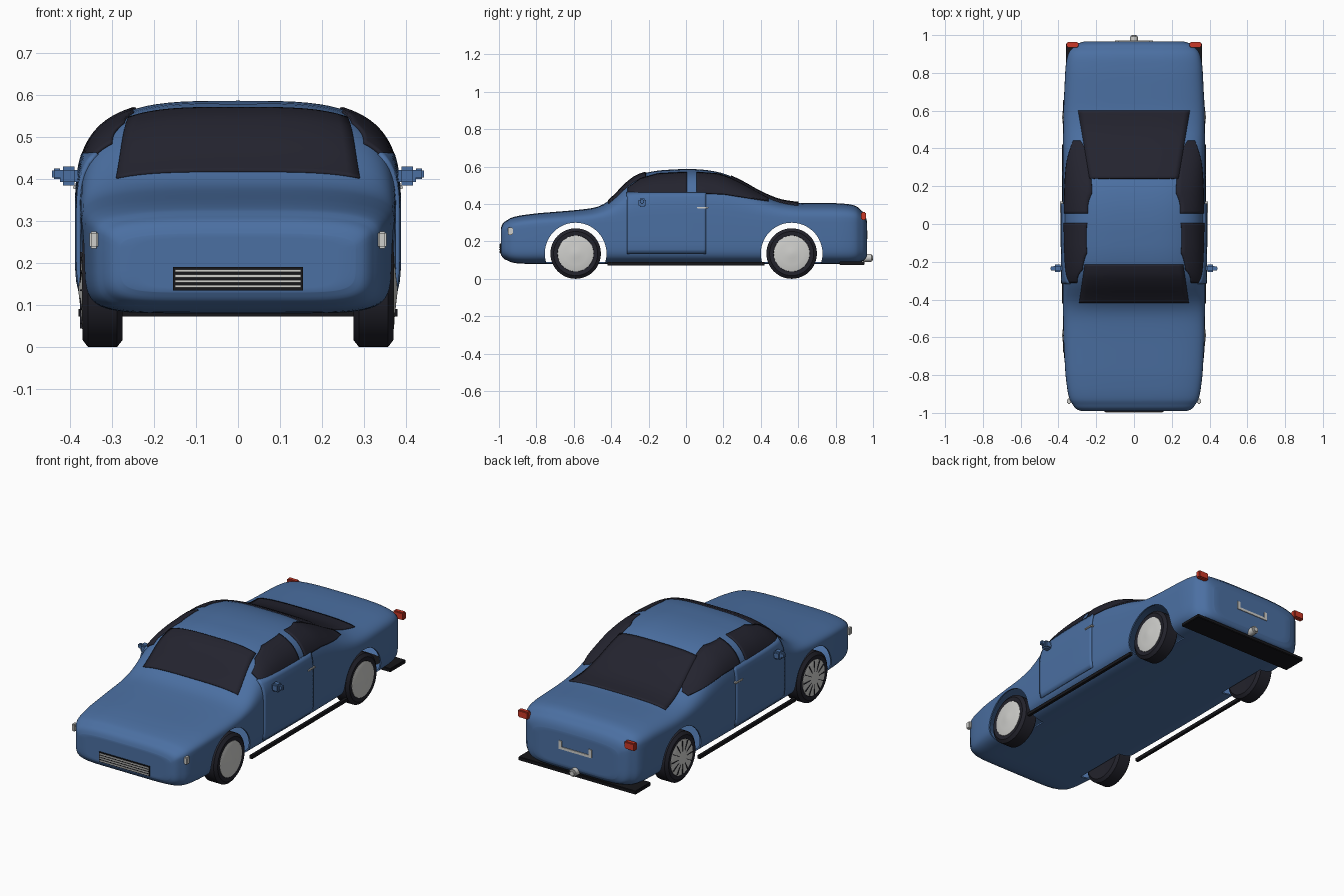
import bpy, bmesh, math
from mathutils import Matrix

cube = bpy.data.objects.get("Cube")
if cube:
    bpy.data.objects.remove(cube)


def material(name, r, g, b):
    m = bpy.data.materials.new(name)
    m.use_nodes = True
    m.diffuse_color = (r, g, b, 1)
    m.node_tree.nodes["Principled BSDF"].inputs["Base Color"].default_value = (r, g, b, 1)
    return m


BLUE = material("body_blue", 0.07, 0.16, 0.36)
GLASS = material("dark_glass", 0.017, 0.017, 0.028)
RUBBER = material("tyre_rubber", 0.016, 0.016, 0.024)
BLACK = material("black_trim", 0.008, 0.008, 0.01)
CHROME = material("light_grey", 0.62, 0.62, 0.6)
RED = material("lamp_red", 0.6, 0.04, 0.02)


def finish(name, bm, mat, angle=35):
    bmesh.ops.recalc_face_normals(bm, faces=bm.faces)
    me = bpy.data.meshes.new(name)
    bm.to_mesh(me)
    bm.free()
    me.materials.append(mat)
    ob = bpy.data.objects.new(name, me)
    bpy.context.collection.objects.link(ob)
    smooth(ob, angle)
    return ob


def smooth(ob, angle=35):
    bpy.ops.object.select_all(action='DESELECT')
    ob.select_set(True)
    bpy.context.view_layer.objects.active = ob
    bpy.ops.object.shade_smooth_by_angle(angle=math.radians(angle))


def box(name, x, y, z, mat, bevel=0.0):
    bm = bmesh.new()
    bmesh.ops.create_cube(bm, size=1)
    for v in bm.verts:
        v.co = [a + (b - a) * (c + 0.5) for (a, b), c in zip((x, y, z), v.co)]
    if bevel:
        bmesh.ops.bevel(bm, geom=bm.edges[:], offset=bevel, segments=2, affect='EDGES')
    return finish(name, bm, mat)


def side_box(name, x, y, z, mat, bevel=0.0):
    for side, s in (("left", 1), ("right", -1)):
        box(f"{side}_{name}", sorted(s * v for v in x), y, z, mat, bevel)


# Body shape: roof line, half width and underside along the length
TOP = [(-.99, .27), (-.98, .3), (-.96, .32), (-.9, .337), (-.8, .35), (-.6, .366), (-.5, .377),
       (-.45, .39), (-.4, .425), (-.35, .48), (-.3, .53), (-.25, .56), (-.15, .58), (0, .588),
       (.1, .584), (.2, .566), (.3, .52), (.4, .462), (.5, .42), (.6, .405), (.8, .405),
       (.9, .397), (.94, .375), (.96, .34), (.967, .31)]
WIDE = [(-.99, .28), (-.98, .31), (-.95, .336), (-.9, .35), (-.8, .363), (-.6, .374), (0, .38),
        (.6, .374), (.85, .362), (.92, .345), (.95, .32), (.967, .26)]
LOW = [(-.99, .13), (-.975, .102), (-.94, .087), (-.88, .08), (.9, .08), (.95, .09), (.967, .12)]
Y0, Y1 = -.99, .967


def lerp(table, y):
    for (a, p), (b, q) in zip(table, table[1:]):
        if y <= b:
            return p + (q - p) * max(0, (y - a) / (b - a))
    return table[-1][1]


def soft(table, y):
    d = max(0, min(.035, y - Y0, Y1 - y))
    return sum(lerp(table, y + d * k / 3) for k in range(-3, 4)) / 7


def section(y):
    w, t, b = soft(WIDE, y), soft(TOP, y), soft(LOW, y)
    return w, t, b, min(.3, b + .72 * (t - b))


N_UP, N_DOWN = 3.5, 7


def top_z(x, y):
    w, t, b, m = section(y)
    return m + (t - m) * max(0, 1 - (abs(x) / w) ** N_UP) ** (1 / N_UP)


def side_x(y, z):
    w, t, b, m = section(y)
    n, h = (N_UP, (z - m) / (t - m)) if z > m else (N_DOWN, (m - z) / (m - b))
    return w * max(0, 1 - h ** n) ** (1 / n)


def power(v, n):
    return math.copysign(abs(v) ** (2 / n), v)


# Hollow body shell lofted from rounded sections
bm = bmesh.new()
COUNT, STEPS = 80, 90
stations = [((Y0 + Y1) / 2 + (Y1 - Y0) / 2 * math.sin(math.pi * (i / STEPS - .5)), 1)
            for i in range(STEPS + 1)]
stations = [(Y0, .4), (Y0, .85)] + stations + [(Y1, .85), (Y1, .4)]
rings = []
for y, k in stations:
    w, t, b, m = section(y)
    c = (t + b) / 2
    ring = []
    for j in range(COUNT):
        a = 2 * math.pi * j / COUNT
        n = N_UP if math.sin(a) >= 0 else N_DOWN
        h = t - m if math.sin(a) >= 0 else m - b
        x, z = w * power(math.cos(a), n), m + h * power(math.sin(a), n)
        ring.append(bm.verts.new((x * k, y, c + (z - c) * k)))
    rings.append(ring)
for p, q in zip(rings, rings[1:]):
    for j in range(COUNT):
        i = (j + 1) % COUNT
        bm.faces.new((p[j], p[i], q[i], q[j]))
bm.faces.new(rings[0])
bm.faces.new(rings[-1])
body = finish("body_shell", bm, BLUE)

# Wheel arches cut through the shell
AXLES = (("front", -.59), ("rear", .565))
HUB, RADIUS = .135, .135
bm = bmesh.new()
for _, y in AXLES:
    for s in (1, -1):
        place = Matrix.Translation((s * .39, y, HUB)) @ Matrix.Rotation(math.pi / 2, 4, 'Y')
        bmesh.ops.create_cone(bm, cap_ends=True, segments=48, radius1=.165, radius2=.165,
                              depth=.26, matrix=place)
cutter = finish("arch_cutter", bm, BLUE)
cutter.hide_render = True
shell = body.modifiers.new("shell", 'SOLIDIFY')
shell.thickness = .008
arches = body.modifiers.new("arches", 'BOOLEAN')
arches.operation = 'DIFFERENCE'
arches.object = cutter
bpy.context.view_layer.objects.active = body
for mod in ("shell", "arches"):
    bpy.ops.object.modifier_apply(modifier=mod)
bpy.data.objects.remove(cutter)
smooth(body)


# Thin plates that follow the body surface
def plate(name, point, mat, thick, nu=24, nv=14):
    bm = bmesh.new()
    grid = [[bm.verts.new(point(u / nu, v / nv)) for v in range(nv + 1)] for u in range(nu + 1)]
    for a, b in zip(grid, grid[1:]):
        for v in range(nv):
            bm.faces.new((a[v], a[v + 1], b[v + 1], b[v]))
    ob = finish(name, bm, mat)
    mod = ob.modifiers.new("thickness", 'SOLIDIFY')
    mod.thickness, mod.offset = thick, 0


def top_plate(name, y0, w0, y1, w1):
    def point(u, v):
        y, x = y0 + (y1 - y0) * u, (w0 + (w1 - w0) * u) * (2 * v - 1)
        return x, y, top_z(x, y) + .001
    plate(name, point, GLASS, .009, 24, 20)


def side_plate(name, low, high, mat, out, thick):
    for side, s in (("left", 1), ("right", -1)):
        def point(u, v):
            y = low[0][0] + (low[-1][0] - low[0][0]) * u
            z0 = lerp(low, y)
            z = z0 + (min(lerp(high, y), soft(TOP, y) - .012) - z0) * v
            return s * (side_x(y, z) + out), y, z
        plate(f"{side}_{name}", point, mat, thick, 28, 14)


top_plate("windshield", -.415, .29, -.215, .26)
top_plate("rear_window", .24, .235, .6, .295)
side_plate("door", [(-.315, .135), (.108, .135)], [(-.315, .46), (.108, .46)], BLUE, .003, .012)
side_plate("front_side_window", [(-.31, .437), (-.23, .44), (-.21, .455), (.005, .455)],
           [(-.31, .485), (-.24, .535), (-.15, .56), (.005, .568)], GLASS, .003, .009)
side_plate("rear_side_window", [(.055, .457), (.2, .452), (.44, .415)],
           [(.055, .568), (.2, .558), (.3, .51), (.4, .45), (.44, .428)], GLASS, .003, .009)

# Door handles and mirrors
side_box("door_handle", (.375, .393), (.06, .12), (.376, .385), CHROME, .002)
side_box("mirror_arm", (.36, .39), (-.24, -.22), (.4, .415), BLUE, .003)
side_box("mirror_housing", (.382, .425), (-.255, -.215), (.385, .43), BLUE, .008)
side_box("mirror_tip", (.42, .443), (-.245, -.225), (.4, .425), BLUE, .004)

# Sills and rear bumper
side_box("sill_bar", (.364, .38), (-.42, .42), (.072, .09), BLACK)
box("rear_bumper", (-.36, .36), (.82, .955), (.073, .093), BLACK, .003)

# Lamps
side_box("headlight", (.334, .354), (-.952, -.925), (.235, .275), CHROME, .004)
side_box("tail_light", (.295, .358), (.935, .963), (.315, .357), RED, .005)

# Grille with light slats
box("grille_back", (-.155, .155), (-.995, -.97), (.135, .19), BLACK)
for i in range(4):
    z = .141 + i * .0125
    box(f"grille_slat_{i + 1}", (-.15, .15), (-.999, -.99), (z, z + .006), CHROME)

# Number plate holder and exhaust
box("plate_holder_base", (-.1, .1), (.955, .971), (.212, .226), CHROME)
side_box("plate_holder_post", (.082, .1), (.955, .971), (.226, .258), CHROME)
bm = bmesh.new()
bmesh.ops.create_cone(bm, cap_ends=True, segments=24, radius1=.021, radius2=.021, depth=.06,
                      matrix=Matrix.Translation((0, .97, .112)) @ Matrix.Rotation(math.pi / 2, 4, 'X'))
bmesh.ops.bevel(bm, geom=[e for e in bm.edges if abs(e.verts[0].co.y - e.verts[1].co.y) < .001],
                offset=.008, segments=3, affect='EDGES')
finish("exhaust", bm, CHROME)


# Wheels turned from a profile of (radius, x) points
def lathe(name, profile, s, y, mat, count=48):
    bm = bmesh.new()
    loops = [[bm.verts.new((s * x, y + r * math.cos(2 * math.pi * j / count),
                            HUB + r * math.sin(2 * math.pi * j / count))) for j in range(count)]
             for r, x in profile]
    for a, b in zip(loops, loops[1:]):
        for j in range(count):
            i = (j + 1) % count
            bm.faces.new((a[j], a[i], b[i], b[j]))
    bm.faces.new(loops[0])
    bm.faces.new(loops[-1])
    return finish(name, bm, mat)


TYRE = [(.09, .276), (.118, .275), (RADIUS, .288), (RADIUS, .358), (.118, .371), (.097, .369), (.09, .355)]
RIM = [(.094, .3), (.096, .37), (.09, .372), (.06, .374), (.025, .378), (.008, .38)]
for axle, y in AXLES:
    for side, s in (("left", 1), ("right", -1)):
        lathe(f"{axle}_{side}_tyre", TYRE, s, y, RUBBER)
        lathe(f"{axle}_{side}_rim", RIM, s, y, CHROME)
        if side == "left":
            continue
        # Narrow dark gaps between the spokes
        bm = bmesh.new()
        for k in range(12):
            turn = Matrix.Translation((s * .374, y, HUB)) @ Matrix.Rotation(k * math.pi / 6, 4, 'X')
            bmesh.ops.create_cube(bm, size=1, matrix=turn @ Matrix.Translation((0, .06, 0))
                                  @ Matrix.Diagonal((.006, .062, .0035, 1)))
        finish(f"{axle}_{side}_spoke_gaps", bm, RUBBER)
